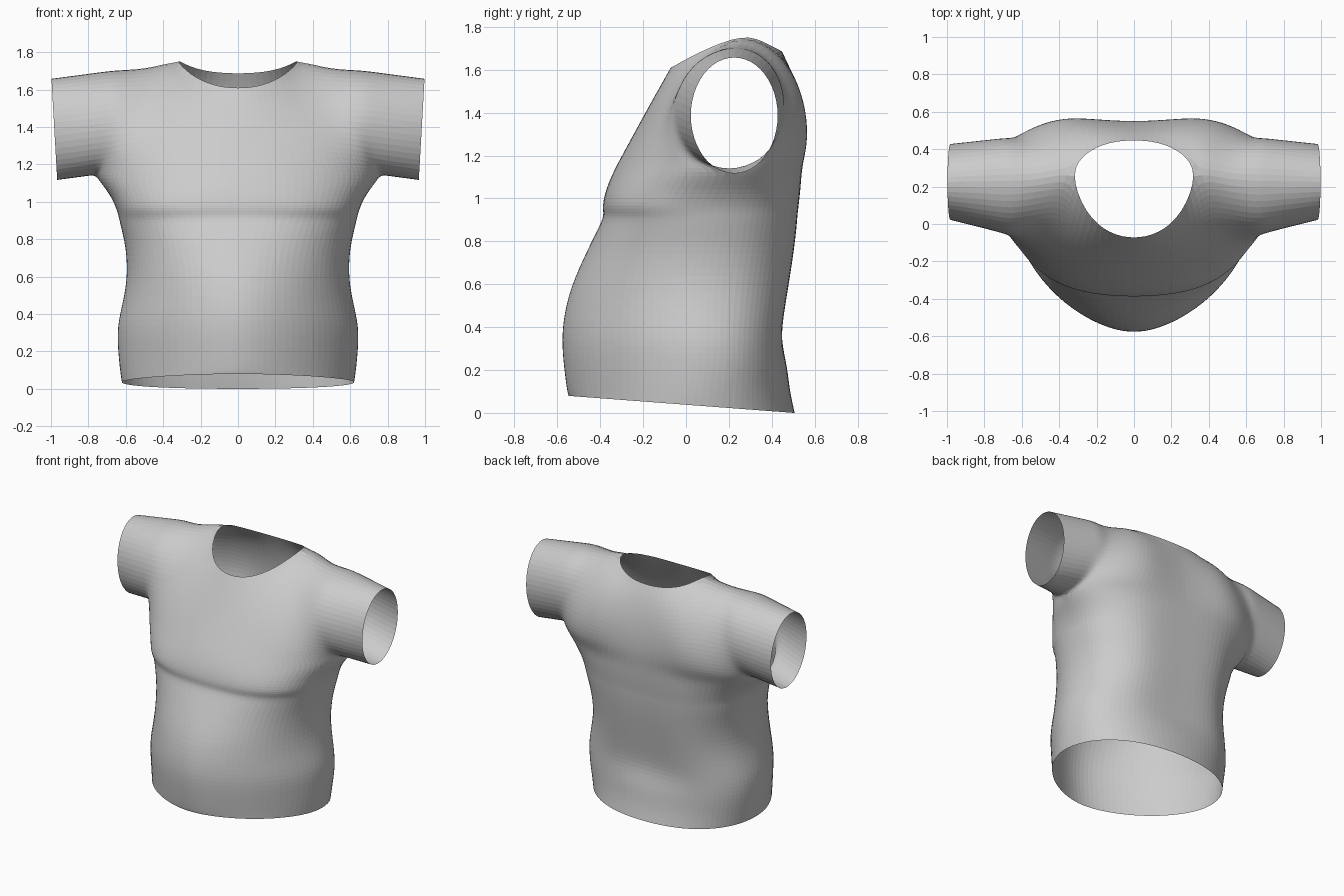
import bpy, bmesh
from math import sin, cos, pi
from mathutils import Vector as V

if "Cube" in bpy.data.objects:
    bpy.data.objects.remove(bpy.data.objects["Cube"])

K, R, S = 6, 6, 4          # columns per quarter, yoke rows, sleeve rings

# Torso levels: z, half width, front y, back y, side seam y, front roundness, back roundness
LEVELS = [
    (0.00, .628, -.555, .512, 0.03, 1.75, 2.2),
    (0.10, .638, -.562, .488, 0.04, 1.72, 2.3),
    (0.22, .650, -.578, .476, 0.06, 1.72, 2.4),
    (0.34, .652, -.588, .474, 0.06, 1.72, 2.4),
    (0.46, .622, -.577, .488, 0.06, 1.75, 2.4),
    (0.60, .596, -.540, .512, 0.06, 1.85, 2.4),
    (0.75, .604, -.470, .535, 0.08, 2.0, 2.4),
    (0.86, .630, -.415, .548, 0.10, 2.2, 2.4),
    (0.92, .644, -.385, .552, 0.11, 2.35, 2.4),
    (0.96, .654, -.396, .557, 0.11, 2.5, 2.4),
    (1.04, .690, -.380, .566, 0.15, 2.35, 2.3),
    (1.13, .765, -.342, .572, 0.20, 2.1, 2.1),
]
SHOULDER = [(.345, .275, 1.775), (.44, .255, 1.742), (.55, .24, 1.725), (.66, .235, 1.717)]
# Per side: neckline points, bulge of each column, handle offsets at the armhole
FRONT = dict(top=[(0, -.08, 1.605), (.13, -.055, 1.618), (.26, .05, 1.678)] + SHOULDER,
             bulge=[0, .02, .12, .45, .58, .78, 1],
             e1=V((-.02, -.38, -.19)), e2=V((-.05, -.365, .19)))
BACK = dict(top=[(0, .45, 1.685), (.13, .44, 1.69), (.26, .385, 1.718)] + SHOULDER,
            bulge=[.17, .23, .43, .66, .70, .78, 1],
            e1=V((-.02, .34, -.19)), e2=V((-.05, .33, .19)))


def torso_row(level, front):
    z, w, f, b, side, nf, nb = level
    depth, n = (f, nf) if front else (b, nb)
    row = []
    for k in range(K + 1):
        a = pi / 2 * k / K
        c = max(cos(a), 0.0) if k < K else 0.0
        x = w * sin(a) ** (2 / n)
        y = side + (depth - side) * c ** (2 / n)
        if not front and z > .3 and k < 2:      # spine groove
            y -= (.034, .018)[k]
        row.append(V((x, y, z if z else .038 - .0755 * y)))
    return row


def bezier(a, b, c, d, t):
    u = 1 - t
    return a * u**3 + b * (3 * u * u * t) + c * (3 * u * t * t) + d * t**3


def sheet(front):
    spec = FRONT if front else BACK
    rows = [torso_row(lv, front) for lv in LEVELS]
    base, top = rows[-1], [V(p) for p in spec["top"]]
    for i in range(1, R + 1):
        row = []
        for k in range(K + 1):
            a, d, g = base[k], top[k], spec["bulge"][k]
            p = bezier(a, a + (d - a) / 3 + spec["e1"] * g,
                       a + (d - a) * 2 / 3 + spec["e2"] * g, d, i / R)
            if k == 0:                          # keep the seam on the centre line
                p.x = 0
            row.append(p)
        rows.append(row)
    return rows


bm = bmesh.new()


def add_grid(rows):
    vs = [[bm.verts.new(p) for p in r] for r in rows]
    for r0, r1 in zip(vs, vs[1:]):
        for j in range(len(r0) - 1):
            bm.faces.new((r0[j], r0[j + 1], r1[j + 1], r1[j]))


# Front and back panels of one half
front, back = sheet(True), sheet(False)
add_grid(front)
add_grid(back)

# Sleeve, from the armhole loop to the cuff
first = len(LEVELS) - 1
hole = [r[K] for r in front[first:]] + [r[K] for r in back[first:][::-1]][1:]
cuff = []
for i in range(2 * R + 1):
    a = 2 * pi * i / (2 * R)
    cuff.append(V((.982 - .016 * cos(a), .225 - .212 * sin(a), 1.387 - .283 * cos(a))))
add_grid([[h.lerp(c, j / S) for h, c in zip(hole, cuff)] for j in range(S + 1)])

bmesh.ops.remove_doubles(bm, verts=bm.verts, dist=1e-4)
bmesh.ops.recalc_face_normals(bm, faces=bm.faces)
mesh = bpy.data.meshes.new("shirt")
bm.to_mesh(mesh)
bm.free()
shirt = bpy.data.objects.new("shirt", mesh)
bpy.context.collection.objects.link(shirt)

# Other half, then rounding of the cloth
mirror = shirt.modifiers.new("mirror", "MIRROR")
mirror.use_clip = True
mirror.merge_threshold = .002
sub = shirt.modifiers.new("rounding", "SUBSURF")
sub.levels = sub.render_levels = 2
